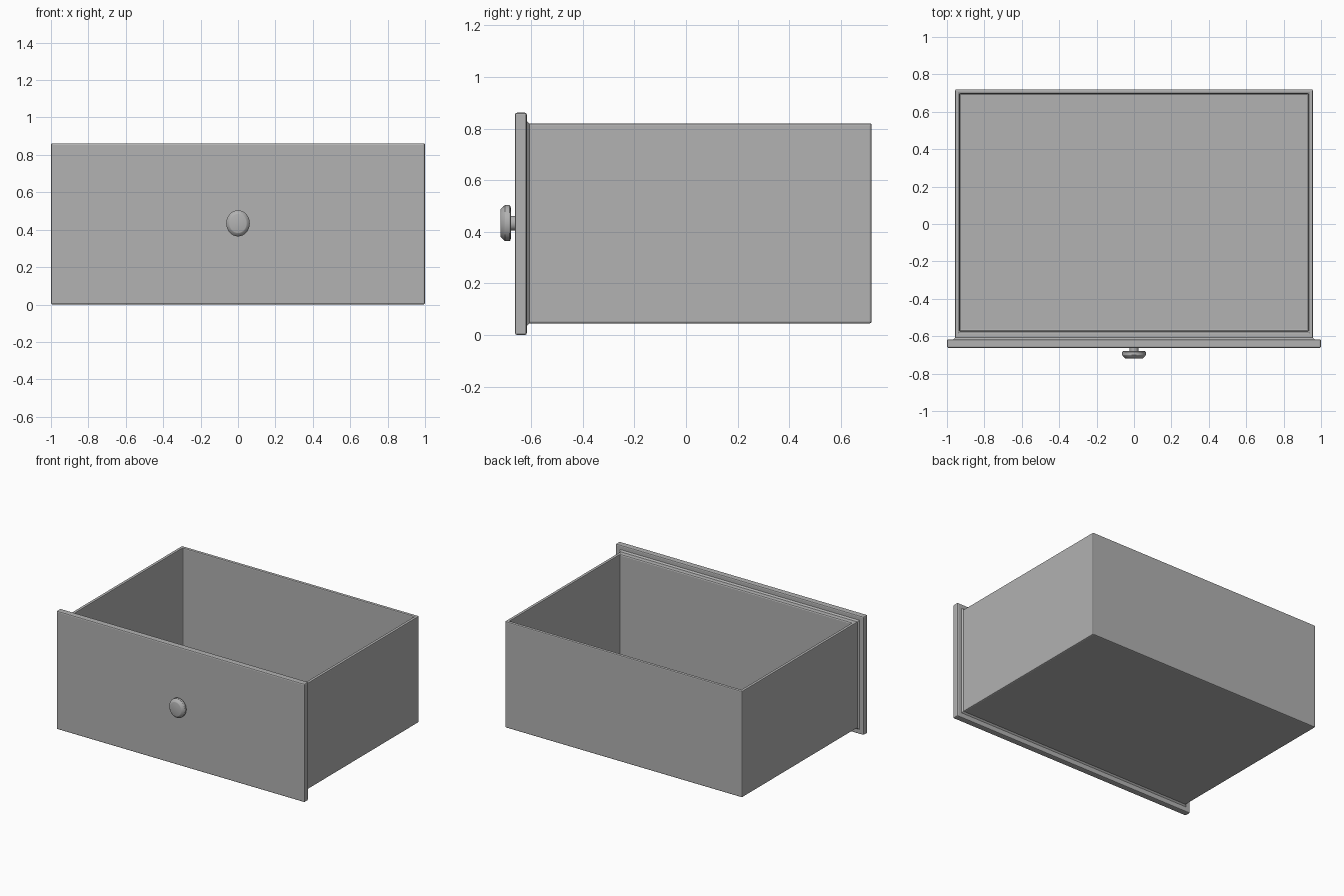
import bpy, bmesh, math
from mathutils import Matrix, Vector

old = bpy.data.objects.get("Cube")
if old:
    bpy.data.objects.remove(old, do_unlink=True)

# Single painted finish
grey = bpy.data.materials.new("plain_grey")
grey.use_nodes = True
colour = (0.445, 0.445, 0.445, 1)
grey.diffuse_color = colour
grey.node_tree.nodes["Principled BSDF"].inputs["Base Color"].default_value = colour


def finish(name, bm, bevel=0):
    bmesh.ops.recalc_face_normals(bm, faces=bm.faces)
    mesh = bpy.data.meshes.new(name)
    bm.to_mesh(mesh)
    bm.free()
    mesh.materials.append(grey)
    obj = bpy.data.objects.new(name, mesh)
    bpy.context.collection.objects.link(obj)
    if bevel:
        mod = obj.modifiers.new("soft_edges", "BEVEL")
        mod.width = bevel
        mod.segments = 2
    return obj


def cuboid(lo, hi):
    bm = bmesh.new()
    lo, hi = Vector(lo), Vector(hi)
    place = Matrix.Translation((lo + hi) / 2) @ Matrix.Diagonal((*(hi - lo), 1))
    bmesh.ops.create_cube(bm, size=1, matrix=place)
    return bm


# Front panel
PANEL_BACK = -0.617
finish("front_panel", cuboid((-1, -0.663, 0), (1, PANEL_BACK, 0.862)), 0.008)

# Open box: the top face is inset into a rim and pushed down to the floor
WALL, FLOOR = 0.032, 0.08
FRONT, BACK, SIDE, LOW, TOP = -0.63, 0.72, 0.956, 0.045, 0.82
bm = cuboid((-SIDE, FRONT, LOW), (SIDE, BACK, TOP))
bm.faces.ensure_lookup_table()
top = max(bm.faces, key=lambda f: f.calc_center_median().z)
bmesh.ops.inset_region(bm, faces=[top], thickness=WALL)
for v in top.verts:
    if v.co.y < 0:
        v.co.y = -0.573
well = bmesh.ops.extrude_discrete_faces(bm, faces=[top])["faces"][0]
for v in well.verts:
    v.co.z = FLOOR
finish("drawer_box", bm, 0.008)

# Sloped fillet where the box meets the panel
FLARE = 0.01
bm = cuboid((-SIDE, PANEL_BACK - 0.01, LOW), (SIDE, PANEL_BACK + FLARE, TOP))
for v in bm.verts:
    if v.co.y < PANEL_BACK:
        v.co.y = PANEL_BACK
        v.co.x += math.copysign(FLARE, v.co.x)
        v.co.z += FLARE if v.co.z > 0.4 else -FLARE
finish("box_fillet", bm)

# Oval knob, lathed around y from (radius, depth) pairs
profile = [(0, -0.72), (0.05, -0.72), (0.053, -0.719), (0.068, -0.704),
           (0.07, -0.701), (0.07, -0.685), (0.067, -0.681), (0.06, -0.679),
           (0.028, -0.679), (0.028, -0.655)]
bm = bmesh.new()
verts = [bm.verts.new((0, y, r)) for r, y in profile]
edges = [bm.edges.new(pair) for pair in zip(verts, verts[1:])]
bmesh.ops.spin(bm, geom=verts + edges, cent=(0, 0, 0), axis=(0, 1, 0),
               angle=math.tau, steps=32)
bmesh.ops.remove_doubles(bm, verts=bm.verts, dist=0.0001)
for v in bm.verts:
    v.co.x *= 0.9
    v.co.z += 0.434
knob = finish("knob", bm)
bpy.context.view_layer.objects.active = knob
knob.select_set(True)
bpy.ops.object.shade_smooth_by_angle(angle=math.radians(30))
